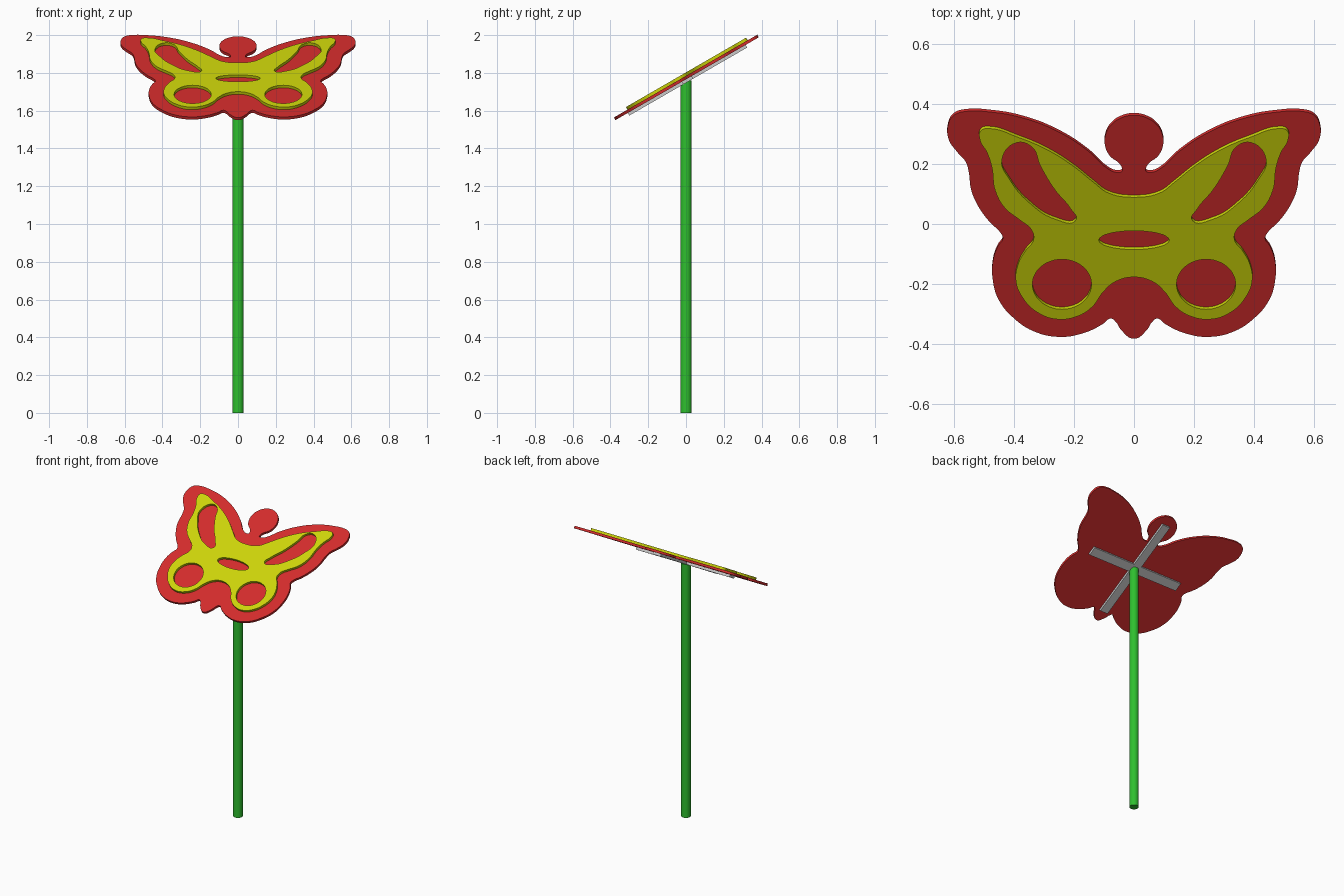
import bpy
from math import radians, cos, sin, pi
from mathutils import Matrix

if "Cube" in bpy.data.objects:
    bpy.data.objects.remove(bpy.data.objects["Cube"], do_unlink=True)

TILT = radians(30)
HALF = 0.008  # half thickness of every flat layer
BOARD = Matrix.Translation((0, 0, 1.775)) @ Matrix.Rotation(TILT, 4, "X")


def material(name, srgb):
    color = [(c / 255) ** 2.2 for c in srgb] + [1]
    mat = bpy.data.materials.new(name)
    mat.use_nodes = True
    mat.diffuse_color = color
    mat.node_tree.nodes["Principled BSDF"].inputs["Base Color"].default_value = color
    return mat


red = material("red", (210, 48, 48))
yellow = material("yellow", (204, 212, 18))
green = material("green", (50, 190, 50))
grey = material("grey", (200, 200, 200))


def stretch(points, shift=0.0):
    """Turn plan positions into positions on the tilted board."""
    return [(x, (y + shift) / cos(TILT)) for x, y in points]


def flip(points):
    return [(-x, y) for x, y in reversed(points)]


def mirrored(half):
    """Close a half outline whose first and last points lie on the middle line."""
    return half + flip(half[1:-1])


def ellipse(cx, cy, rx, ry, count=16):
    return [(cx + rx * cos(2 * pi * i / count), cy + ry * sin(2 * pi * i / count))
            for i in range(count)]


def layer(name, loops, height, mat):
    """Flat plate bounded by smooth closed loops; inner loops become holes."""
    curve = bpy.data.curves.new(name, "CURVE")
    curve.dimensions = "2D"
    curve.fill_mode = "BOTH"
    curve.extrude = HALF
    curve.resolution_u = 6
    for loop in loops:
        spline = curve.splines.new("BEZIER")
        spline.bezier_points.add(len(loop) - 1)
        spline.use_cyclic_u = True
        spline.use_smooth = False
        for point, (x, y) in zip(spline.bezier_points, loop):
            point.co = (x, y, 0)
            point.handle_left_type = point.handle_right_type = "AUTO"
    obj = bpy.data.objects.new(name, curve)
    bpy.context.collection.objects.link(obj)
    obj.matrix_world = BOARD @ Matrix.Translation((0, 0, height))
    curve.materials.append(mat)
    bpy.ops.object.select_all(action="DESELECT")
    obj.select_set(True)
    bpy.context.view_layer.objects.active = obj
    bpy.ops.object.convert(target="MESH")


# Red butterfly board: round head, neck notch, upper wing, lower wing, tail
head = [(0.098 * sin(radians(a)), 0.28 + 0.086 * cos(radians(a)))
        for a in range(0, 151, 25)]
wing = [(.04, .19), (.04, .18), (.06, .176), (.09, .19), (.15, .245), (.25, .31),
        (.37, .357), (.48, .377), (.56, .379), (.6, .366), (.62, .33), (.617, .285),
        (.59, .245), (.56, .21), (.55, .175), (.543, .12), (.52, .065), (.48, .01),
        (.445, -.025), (.437, -.045), (.453, -.07), (.47, -.12), (.47, -.185),
        (.45, -.25), (.4, -.31), (.335, -.353), (.25, -.372), (.17, -.36),
        (.105, -.33), (.077, -.311), (.06, -.323), (.042, -.35), (0, -.378)]
layer("butterfly_board", [stretch(mirrored(head + wing))], 0, red)

# Yellow overlay with see-through openings
overlay = [(0, .093), (.085, .107), (.135, .143), (.2, .195), (.287, .25), (.387, .293),
           (.485, .322), (.51, .315), (.513, .283), (.49, .243), (.473, .19),
           (.463, .117), (.43, .057), (.38, .017), (.342, -.015), (.335, -.05),
           (.36, -.083), (.387, -.133), (.393, -.19), (.37, -.243), (.327, -.287),
           (.26, -.313), (.187, -.303), (.137, -.27), (.103, -.223), (.06, -.187),
           (0, -.173)]
teardrop = [(.39, .275), (.44, .217), (.413, .15), (.347, .073), (.263, .02),
            (.195, .015), (.213, .057), (.263, .117), (.313, .2), (.34, .26)]
spot = ellipse(.24, -.197, .098, .083)
middle = ellipse(0, -.05, .117, .031)
openings = [teardrop, flip(teardrop), spot, flip(spot), middle]
layer("yellow_overlay",
      [stretch(loop, HALF) for loop in [mirrored(overlay)] + openings], 2 * HALF, yellow)


# Crossed support bars under the board
def bar(name, size_x, size_y):
    bpy.ops.mesh.primitive_cube_add(size=1)
    obj = bpy.context.object
    obj.name = name
    obj.data.transform(Matrix.Diagonal((size_x, size_y, 2 * HALF, 1)))
    obj.matrix_world = BOARD @ Matrix.Translation((0, 0, -2 * HALF))
    obj.data.materials.append(grey)


bar("cross_bar", 0.72, 0.06)
bar("long_bar", 0.06, 0.72)

# Upright pole
POLE_TOP = 1.76
bpy.ops.mesh.primitive_cylinder_add(vertices=32, radius=0.03, depth=POLE_TOP,
                                    location=(0, 0, POLE_TOP / 2))
pole = bpy.context.object
pole.name = "pole"
pole.data.materials.append(green)
bpy.ops.object.shade_smooth_by_angle(angle=radians(40))
